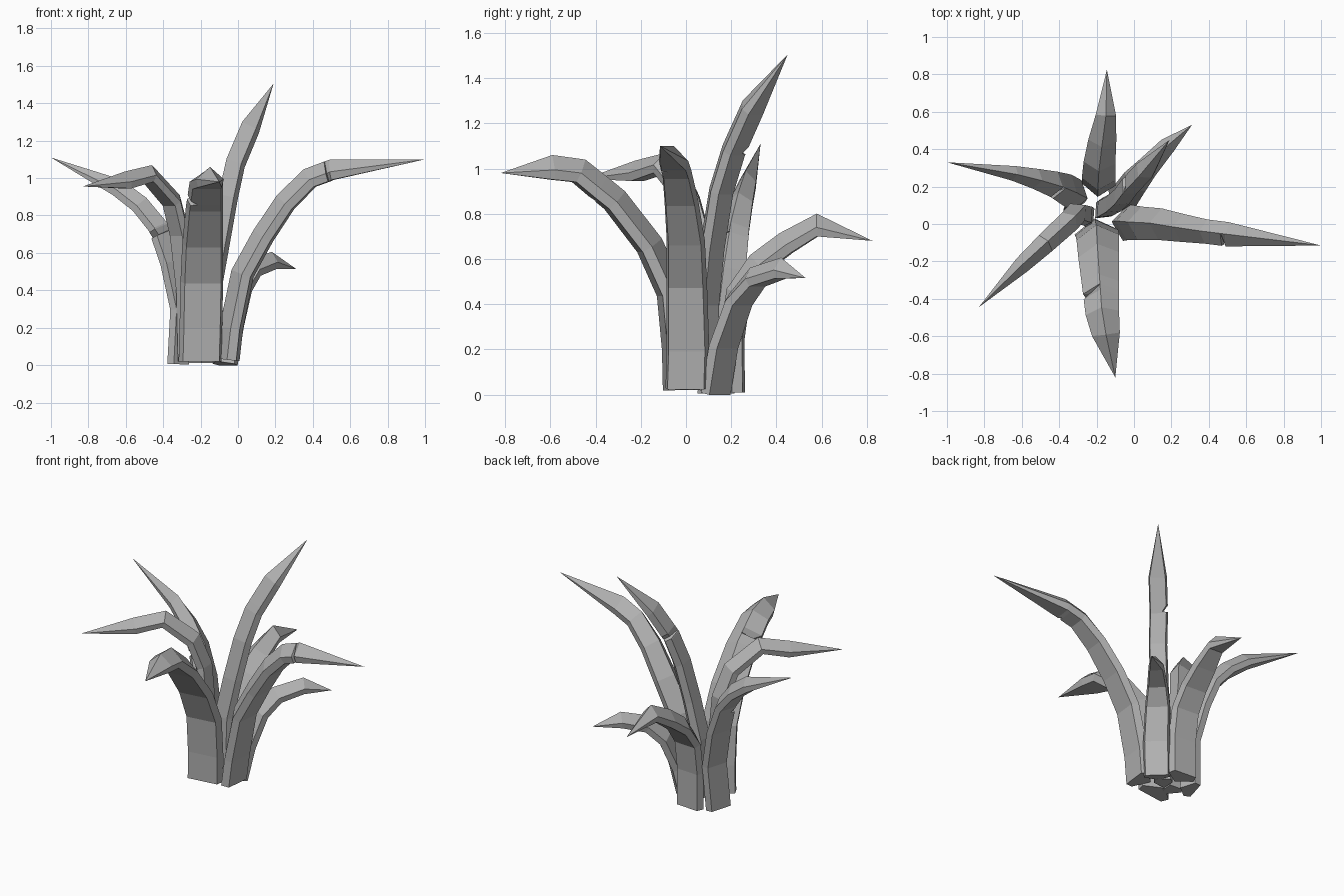
import bpy
import bmesh
from mathutils import Vector

cube = bpy.data.objects.get("Cube")
if cube:
    bpy.data.objects.remove(cube, do_unlink=True)

grey = bpy.data.materials.new("leaf_grey")
grey.use_nodes = True
colour = (0.45, 0.45, 0.45, 1)
grey.diffuse_color = colour
grey.node_tree.nodes["Principled BSDF"].inputs["Base Color"].default_value = colour

# Section: ridge, two side corners, two narrower underside corners
SECTION = [(0, 1), (1, -0.2), (0.85, -1), (-0.85, -1), (-1, -0.2)]


def leaf(name, spine, widths, depth, notch=None):
    """Blade along spine; widths are half widths; notch = (segment, fraction, side)."""
    pts = [Vector(p) for p in spine]
    out = pts[-1] - pts[0]
    side = Vector((out.y, -out.x, 0)).normalized()
    rings = []
    last = len(pts) - 1
    for i in range(last):
        tangent = (pts[i + 1] - pts[max(i - 1, 0)]).normalized()
        up = side.cross(tangent).normalized()
        rings.append((pts[i], up, widths[i], depth * (1 - 0.1 * i / last), 0))
    # Torn notch: a slit in one edge, made of three close rings
    if notch:
        seg, frac, edge = notch
        a, b = rings[seg], rings[seg + 1]
        extra = []
        for step, cut in ((-0.02, 0), (0, edge), (0.16, 0)):
            t = frac + step
            extra.append((a[0].lerp(b[0], t), a[1].lerp(b[1], t).normalized(),
                          a[2] + (b[2] - a[2]) * t, a[3] + (b[3] - a[3]) * t, cut))
        rings[seg + 1:seg + 1] = extra

    bm = bmesh.new()
    loops = []
    for centre, up, w, h, cut in rings:
        loop = []
        for s, u in SECTION:
            if s * cut > 0:
                s *= 0.5
            loop.append(bm.verts.new(centre + side * s * w + up * u * h))
        loops.append(loop)
    n = len(SECTION)
    bm.faces.new(loops[0])
    for a, b in zip(loops, loops[1:]):
        for k in range(n):
            bm.faces.new((a[k], a[(k + 1) % n], b[(k + 1) % n], b[k]))
    tip = bm.verts.new(pts[-1])
    for k in range(n):
        bm.faces.new((loops[-1][k], loops[-1][(k + 1) % n], tip))
    bmesh.ops.recalc_face_normals(bm, faces=bm.faces)
    mesh = bpy.data.meshes.new(name)
    bm.to_mesh(mesh)
    bm.free()
    mesh.materials.append(grey)
    obj = bpy.data.objects.new(name, mesh)
    bpy.context.collection.objects.link(obj)


# Broad outer leaves
leaf("front_leaf",
     [(-.205, -.03, .02), (-.2, -.035, .2), (-.195, -.06, .45), (-.19, -.155, .66),
      (-.18, -.31, .86), (-.17, -.47, .99), (-.15, -.59, 1.005), (-.1, -.82, .98)],
     [.115, .115, .115, .11, .1, .09, .075], .06, (4, .3, 1))
leaf("left_leaf",
     [(-.06, .005, .03), (-.04, .01, .2), (.02, .005, .49), (.13, 0, .69),
      (.25, -.02, .87), (.38, -.04, 1.0), (.5, -.055, 1.045), (1, -.115, 1.1)],
     [.095, .095, .09, .085, .075, .065, .065], .06, (5, .8, 1))
leaf("back_leaf",
     [(-.19, .2, .01), (-.19, .2, .25), (-.19, .23, .45), (-.185, .32, .58),
      (-.17, .44, .67), (-.15, .58, .75), (-.145, .825, .68)],
     [.09, .09, .09, .085, .075, .055], .055)
leaf("back_right_leaf",
     [(-.31, .13, .005), (-.295, .15, .3), (-.35, .18, .55), (-.42, .21, .74),
      (-.52, .24, .86), (-.64, .27, .95), (-1, .33, 1.11)],
     [.085, .085, .085, .07, .055, .04], .05, (2, .8, -1))

# Slim leaves between them
leaf("front_right_leaf",
     [(-.25, .05, .02), (-.26, .06, .4), (-.295, .07, .7), (-.34, .02, .88),
      (-.47, -.1, 1.025), (-.6, -.22, .99), (-.83, -.445, .955)],
     [.06, .06, .06, .06, .055, .045], .05)
leaf("low_back_left_leaf",
     [(-.085, .115, .01), (-.05, .15, .22), (0, .22, .42), (.07, .3, .52),
      (.18, .42, .56), (.31, .53, .515)],
     [.08, .08, .075, .06, .045], .05)
leaf("tall_leaf",
     [(-.17, .07, .02), (-.16, .075, .4), (-.115, .1, .65), (-.07, .14, .9),
      (-.03, .195, 1.08), (.05, .28, 1.27), (.19, .45, 1.505)],
     [.055, .055, .055, .055, .055, .055], .055, (4, .05, -1))
